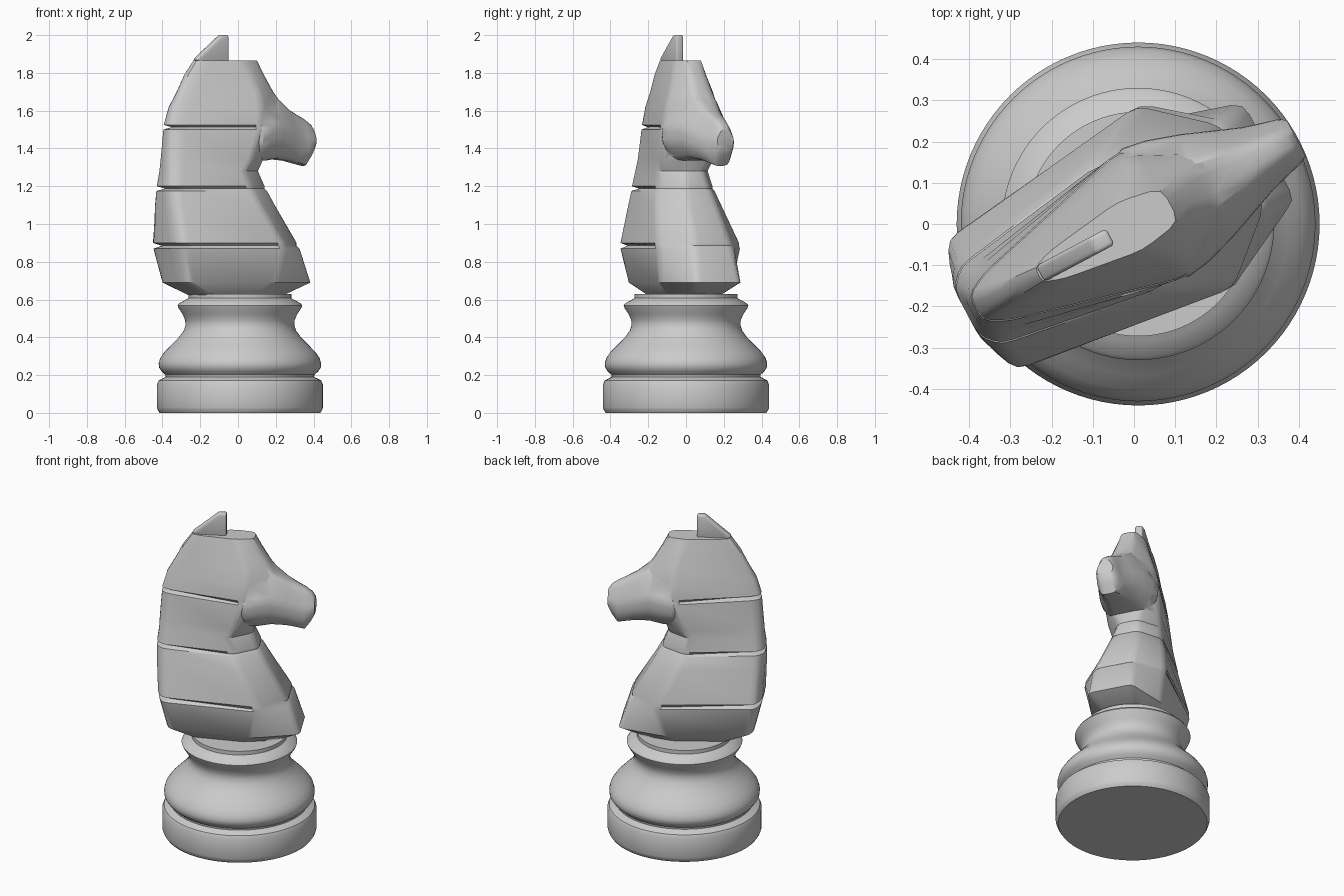
import bpy, bmesh, math
from mathutils import Vector, Matrix

if "Cube" in bpy.data.objects:
    bpy.data.objects.remove(bpy.data.objects["Cube"])

TURN = Matrix.Rotation(math.radians(28), 4, 'Z')   # horse looks along +x, then turns


def finish(name, bm, angle=35, turn=True):
    bmesh.ops.recalc_face_normals(bm, faces=bm.faces)
    if turn:
        bmesh.ops.transform(bm, matrix=TURN, verts=bm.verts)
    me = bpy.data.meshes.new(name)
    bm.to_mesh(me)
    bm.free()
    ob = bpy.data.objects.new(name, me)
    bpy.context.collection.objects.link(ob)
    smooth(ob, angle)
    return ob


def smooth(ob, angle):
    bpy.ops.object.select_all(action='DESELECT')
    ob.select_set(True)
    bpy.context.view_layer.objects.active = ob
    bpy.ops.object.shade_smooth_by_angle(angle=math.radians(angle))


def rounded(ring, cut=0.03):
    """Round each corner of a closed ring into three points."""
    out = []
    for i, p in enumerate(ring):
        a, b = ring[i - 1] - p, ring[(i + 1) % len(ring)] - p
        s = p + a.normalized() * min(cut, a.length * 0.3)
        e = p + b.normalized() * min(cut, b.length * 0.3)
        out += [s, (s + e) / 4 + p / 2, e]
    return out


def loft(name, rings):
    bm = bmesh.new()
    rows = [[bm.verts.new(p) for p in rounded(r)] for r in rings]
    n = len(rows[0])
    for a, b in zip(rows, rows[1:]):
        for i in range(n):
            j = (i + 1) % n
            bm.faces.new((a[i], a[j], b[j], b[i]))
    bm.faces.new(rows[0][::-1])
    bm.faces.new(rows[-1])
    return finish(name, bm)


# Turned base
profile = [(0, 0), (0.425, 0), (0.435, 0.015), (0.44, 0.03), (0.44, 0.15), (0.43, 0.172),
           (0.41, 0.182), (0.393, 0.19), (0.395, 0.202), (0.415, 0.22), (0.428, 0.24),
           (0.43, 0.262), (0.422, 0.29), (0.40, 0.322), (0.365, 0.358), (0.325, 0.398),
           (0.298, 0.435), (0.288, 0.465), (0.29, 0.49), (0.302, 0.52), (0.325, 0.555),
           (0.33, 0.568), (0.322, 0.58), (0.285, 0.6), (0.272, 0.607), (0.272, 0.63), (0, 0.63)]
bm = bmesh.new()
vs = [bm.verts.new((r, 0, z)) for r, z in profile]
es = [bm.edges.new(p) for p in zip(vs, vs[1:])]
bmesh.ops.spin(bm, geom=vs + es, axis=(0, 0, 1), cent=(0, 0, 0), angle=math.tau, steps=96)
bmesh.ops.remove_doubles(bm, verts=bm.verts, dist=1e-4)
base = finish("turned_base", bm, turn=False)
base.location.x = 0.01

# Neck and skull: z, then (position, half width) of back, rear side, middle, front
layers = [
    (0.625, (-.26, .08), (-.24, .11), (.05, .14), (.24, .09)),
    (0.69, (-.40, .09), (-.375, .15), (.11, .215), (.372, .135)),
    (0.87, (-.445, .10), (-.415, .18), (.15, .25), (.315, .115)),
    (0.90, (-.45, .10), (-.418, .178), (.14, .25), (.30, .11)),
    (1.10, (-.46, .075), (-.425, .125), (.03, .20), (.18, .09)),
    (1.175, (-.46, .065), (-.42, .108), (0, .175), (.14, .078)),
    (1.20, (-.46, .06), (-.42, .105), (-.01, .168), (.128, .073)),
    (1.28, (-.45, .05), (-.41, .09), (-.04, .155), (.095, .06)),
    (1.34, (-.447, .042), (-.40, .08), (0, .165), (.11, .09)),
    (1.50, (-.435, .034), (-.38, .065), (.05, .175), (.2, .11)),
    (1.525, (-.433, .034), (-.375, .064), (.05, .172), (.2, .10)),
    (1.62, (-.405, .03), (-.34, .058), (.06, .155), (.25, .06)),
    (1.70, (-.36, .026), (-.29, .052), (.06, .13), (.19, .055)),
    (1.79, (-.315, .024), (-.25, .048), (.03, .095), (.138, .05)),
    (1.865, (-.262, .02), (-.21, .038), (-.01, .066), (.1, .046)),
]


def layer_ring(z, half):
    return ([Vector((u, w, z)) for u, w in half]
            + [Vector((u, -w, z)) for u, w in reversed(half)])


rings = []
for z, *half in layers:
    # mane groove between the pairs of close layers
    prev = layers[layers.index((z, *half)) - 1]
    if 0 < z - prev[0] < 0.04:
        b, s, m, f = half
        pull = ((b[0] + .045, b[1] * .8), (s[0] + .04, s[1] - .022), m, f)
        rings.append(layer_ring((z + prev[0]) / 2, pull))
    rings.append(layer_ring(z, half))
neck = loft("horse_neck", rings)

# Snout: position, top z, bottom z, half width
snout = []
for u, t, b, w in [(-.02, 1.64, 1.36, .14), (.06, 1.66, 1.335, .178), (.12, 1.68, 1.335, .168),
                   (.2, 1.675, 1.345, .142), (.285, 1.61, 1.335, .108), (.34, 1.58, 1.32, .086),
                   (.388, 1.556, 1.308, .072), (.425, 1.53, 1.36, .062), (.445, 1.50, 1.40, .05)]:
    h = t - b
    half = [(w * .45, t), (w, b + h * .52), (w * .95, b + h * .25), (w * .6, b)]
    snout.append([Vector((u, v, z)) for v, z in half]
                 + [Vector((u, -v, z)) for v, z in reversed(half)])
muzzle = loft("horse_snout", snout)

# Merge snout into the neck
mod = neck.modifiers.new("union", 'BOOLEAN')
mod.operation, mod.solver, mod.object = 'UNION', 'EXACT', muzzle
bpy.context.view_layer.objects.active = neck
bpy.ops.object.modifier_apply(modifier="union")
bpy.data.objects.remove(muzzle)
neck.name = "horse_head_and_neck"
smooth(neck, 40)

# Ear crest
bm = bmesh.new()
face = bm.faces.new([bm.verts.new((u, -.022, z)) for u, z in
                     [(-.262, 1.872), (-.235, 1.855), (-.065, 1.855), (-.065, 2.0), (-.11, 2.0)]])
ext = bmesh.ops.extrude_face_region(bm, geom=[face])
bmesh.ops.translate(bm, vec=(0, .044, 0),
                    verts=[g for g in ext['geom'] if isinstance(g, bmesh.types.BMVert)])
bmesh.ops.recalc_face_normals(bm, faces=bm.faces)
bmesh.ops.bevel(bm, geom=bm.edges[:], offset=.01, segments=3, affect='EDGES', profile=.5)
finish("ear_crest", bm, 40)
